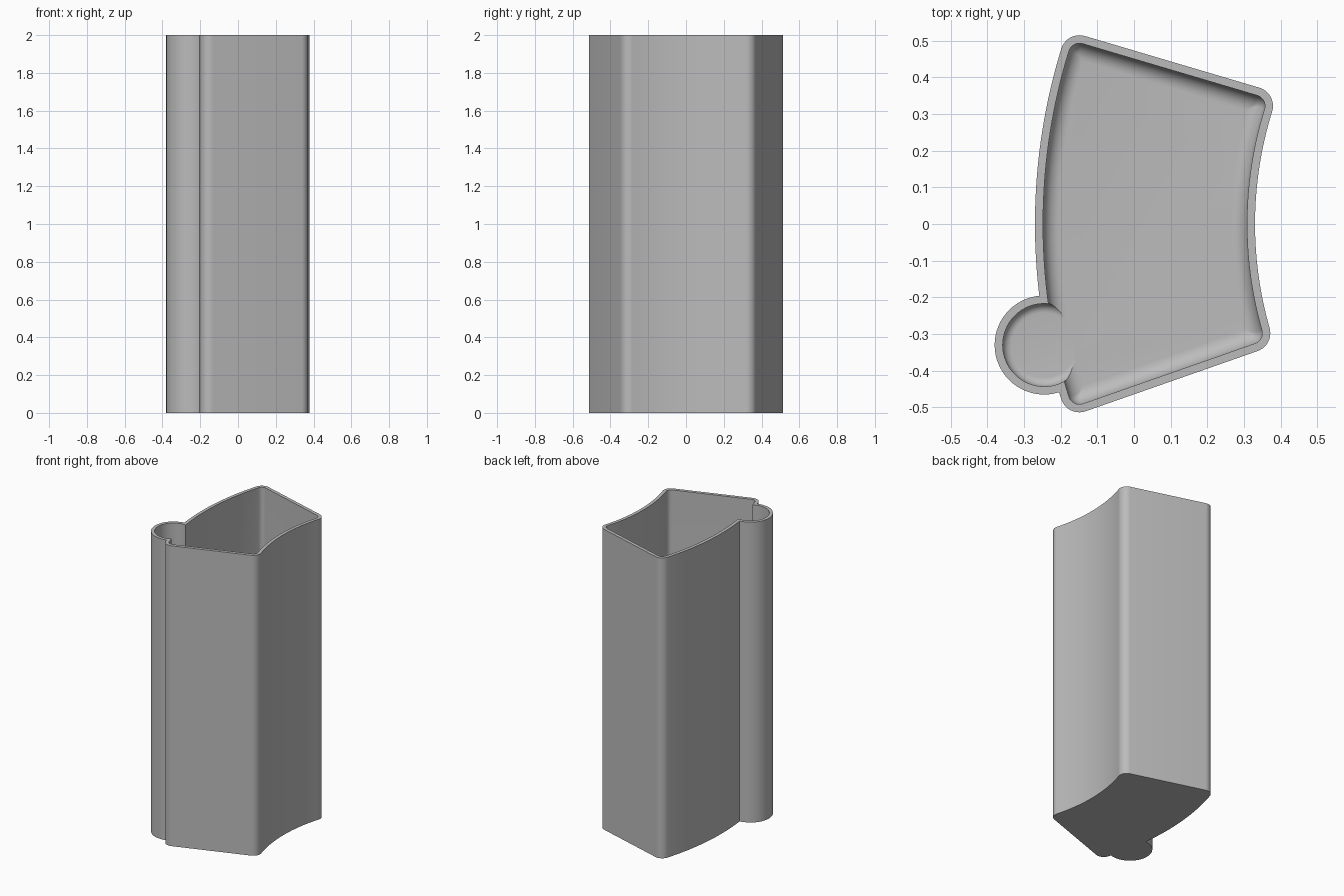
import bpy, bmesh, math
from mathutils import Vector

cube = bpy.data.objects.get("Cube")
if cube:
    bpy.data.objects.remove(cube, do_unlink=True)

HEIGHT, WALL, FILLET = 2.0, 0.022, 0.045
CENTRE = Vector((1.36, 0))          # shared centre of both curved walls
R_LEFT, R_RIGHT, R_CORNER = 1.63, 1.03, 0.052
TUBE_CENTRE, TUBE_R = Vector((-0.245, -0.33)), 0.135

grey = bpy.data.materials.new("plain grey")
grey.use_nodes = True
grey.diffuse_color = (0.5, 0.5, 0.5, 1)
grey.node_tree.nodes["Principled BSDF"].inputs["Base Color"].default_value = grey.diffuse_color


def arc(centre, radius, a, b, n):
    return [centre + radius * Vector((math.cos(t), math.sin(t)))
            for t in (a + (b - a) * i / n for i in range(n + 1))]


def body_outline(d):
    """Curved four-sided outline, moved inwards by d."""
    r = max(R_CORNER - d, 0.004)
    k = d + r
    top, bottom = math.radians(73.5), math.radians(-70.7)

    def corner(angle, dist, rho):
        n = Vector((math.cos(angle), math.sin(angle)))
        t = Vector((abs(n.y), -n.x * math.copysign(1, n.y)))
        w = n * (dist - k) - CENTRE
        u = -w.dot(t) - math.sqrt(w.dot(t) ** 2 - w.dot(w) + rho ** 2)
        return n * (dist - k) + t * u

    def turn(v):
        return math.atan2(v.y, v.x) % math.tau

    br, tr = corner(bottom, 0.4383, R_RIGHT + k), corner(top, 0.4534, R_RIGHT + k)
    tl, bl = corner(top, 0.4534, R_LEFT - k), corner(bottom, 0.4383, R_LEFT - k)
    a_br, a_tr, a_tl, a_bl = [turn(p - CENTRE) for p in (br, tr, tl, bl)]
    pts = arc(br, r, bottom, a_br - math.pi, 10)
    pts += arc(CENTRE, R_RIGHT + d, a_br, a_tr, 32)[1:-1]
    pts += arc(tr, r, a_tr - math.pi, top, 10)
    pts += arc(tl, r, top, a_tl, 10)
    pts += arc(CENTRE, R_LEFT - d, a_tl, a_bl, 40)[1:-1]
    pts += arc(bl, r, a_bl, math.tau + bottom, 10)
    return pts


def tube_outline(d):
    return arc(TUBE_CENTRE, TUBE_R - d, 0, math.tau, 64)[:-1]


def loft(name, outline, levels):
    """Solid through the outline at each (height, inset) level."""
    bm = bmesh.new()
    rings = [[bm.verts.new((p.x, p.y, z)) for p in outline(d)] for z, d in levels]
    for low, high in zip(rings, rings[1:]):
        for i in range(len(low)):
            j = (i + 1) % len(low)
            bm.faces.new((low[i], low[j], high[j], high[i]))
    bm.faces.new(rings[0][::-1])
    bm.faces.new(rings[-1])
    mesh = bpy.data.meshes.new(name)
    bm.to_mesh(mesh)
    bm.free()
    mesh.materials.append(grey)
    obj = bpy.data.objects.new(name, mesh)
    bpy.context.collection.objects.link(obj)
    return obj


def combine(target, other, operation):
    mod = target.modifiers.new(operation.lower(), 'BOOLEAN')
    mod.operation, mod.object, mod.solver = operation, other, 'EXACT'
    bpy.ops.object.select_all(action='DESELECT')
    bpy.context.view_layer.objects.active = target
    target.select_set(True)
    bpy.ops.object.modifier_apply(modifier=mod.name)
    bpy.data.objects.remove(other, do_unlink=True)


# Outer shell: curved body joined with the round side channel
solid = [(0, 0), (HEIGHT, 0)]
shell = loft("container_shell", body_outline, solid)
combine(shell, loft("side_channel", tube_outline, solid), 'UNION')


# Hollow inside with a rounded edge around the floor
def hollow(radius):
    steps = [math.pi / 2 * i / 8 for i in range(9)]
    return [(WALL + radius * (1 - math.cos(t)), WALL + radius * (1 - math.sin(t)))
            for t in steps] + [(HEIGHT + 0.1, WALL)]


cavity = loft("body_cavity", body_outline, hollow(FILLET))
combine(cavity, loft("channel_cavity", tube_outline, hollow(0.025)), 'UNION')
combine(shell, cavity, 'DIFFERENCE')

shell.select_set(True)
bpy.context.view_layer.objects.active = shell
bpy.ops.object.shade_smooth_by_angle(angle=math.radians(30))
